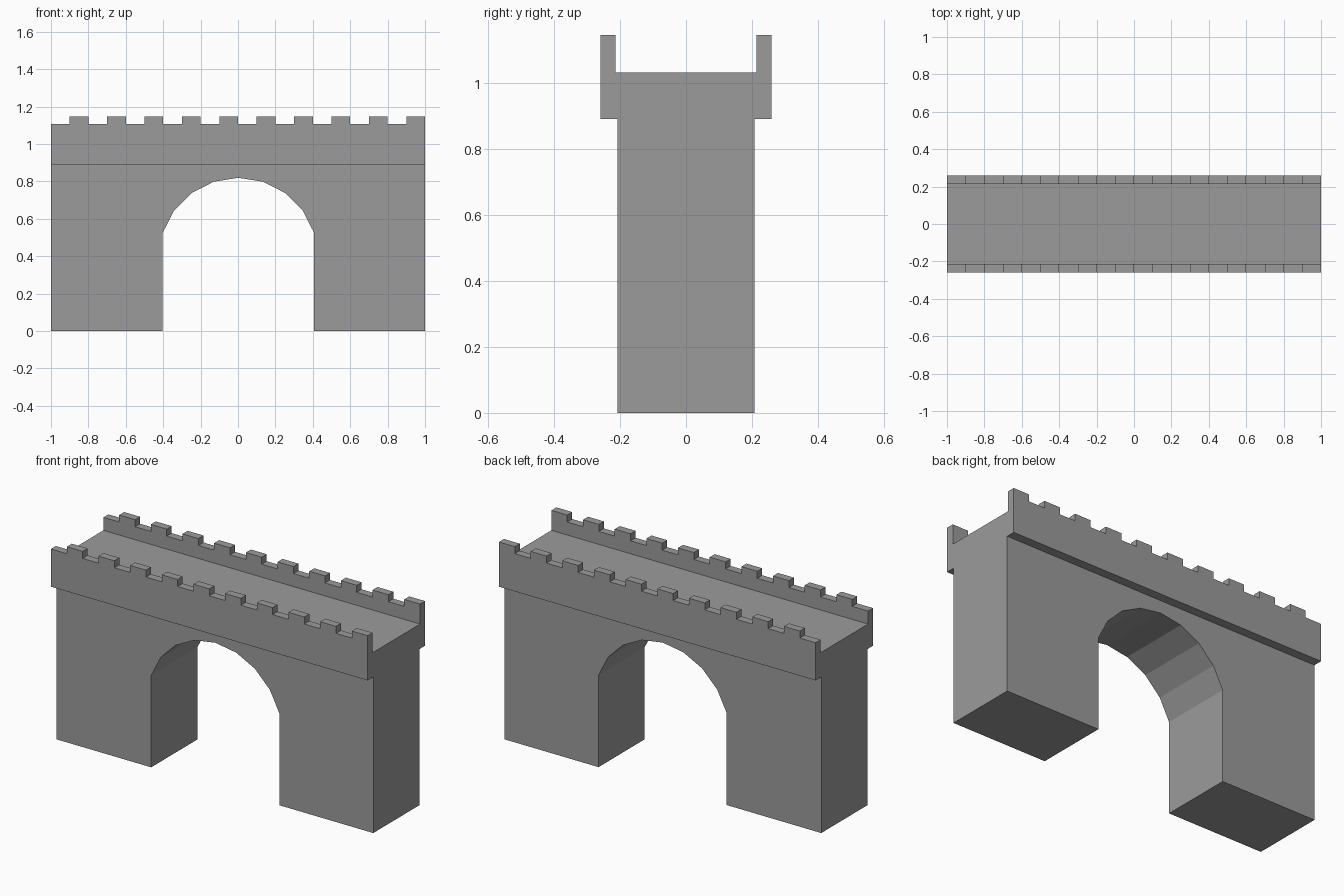
import bpy, bmesh, math
from mathutils import Vector

if "Cube" in bpy.data.objects:
    bpy.data.objects.remove(bpy.data.objects["Cube"])


def add_prism(bm, points, axis, lo, hi):
    """Extrude a 2D outline along x (outline is y,z) or y (outline is x,z)."""
    def place(p, t):
        return (t, p[0], p[1]) if axis == 'x' else (p[0], t, p[1])
    face = bm.faces.new([bm.verts.new(place(p, lo)) for p in points])
    ext = bmesh.ops.extrude_face_region(bm, geom=[face])
    verts = [g for g in ext['geom'] if isinstance(g, bmesh.types.BMVert)]
    step = Vector(place((0, 0), hi - lo))
    bmesh.ops.translate(bm, verts=verts, vec=step)


# Dark stone, shared by the wall and the cut faces
stone = bpy.data.materials.new("dark_stone")
stone.diffuse_color = (0.33, 0.33, 0.33, 1)
stone.use_nodes = True
stone.node_tree.nodes["Principled BSDF"].inputs["Base Color"].default_value = stone.diffuse_color


def finish(bm, name):
    bmesh.ops.recalc_face_normals(bm, faces=bm.faces[:])
    mesh = bpy.data.meshes.new(name)
    bm.to_mesh(mesh)
    bm.free()
    mesh.materials.append(stone)
    obj = bpy.data.objects.new(name, mesh)
    bpy.context.collection.objects.link(obj)
    return obj


# Bridge wall: cross-section with overhanging parapets, swept along x
half = [(0.208, 0), (0.208, 0.891), (0.259, 0.891),
        (0.259, 1.146), (0.214, 1.146), (0.214, 1.032)]
section = half + [(-y, z) for y, z in reversed(half)]
bm = bmesh.new()
add_prism(bm, section, 'x', -1, 1)
bridge = finish(bm, "arched_bridge_wall")

# Arch opening: straight jambs and a faceted round head
radius, centre_x, centre_z = 0.4255, 0.002, 0.394
arch = [(centre_x + radius * math.cos(math.radians(a)),
         centre_z + radius * math.sin(math.radians(a))) for a in range(18, 163, 18)]
arch = [(arch[0][0], -0.2)] + arch + [(arch[-1][0], -0.2)]
bm = bmesh.new()
add_prism(bm, arch, 'y', -0.5, 0.5)
arch_cutter = finish(bm, "arch_cutter")

# Gaps between the battlements, through both parapets
bm = bmesh.new()
for i in range(10):
    right = -0.9 + 0.2 * i
    left = right - (0.2 if i == 0 else 0.1)
    add_prism(bm, [(left, 1.106), (right, 1.106), (right, 1.3), (left, 1.3)], 'y', -0.5, 0.5)
gap_cutter = finish(bm, "battlement_gap_cutter")

for cutter in (arch_cutter, gap_cutter):
    mod = bridge.modifiers.new(cutter.name, 'BOOLEAN')
    mod.operation = 'DIFFERENCE'
    mod.solver = 'EXACT'
    mod.object = cutter
    cutter.hide_render = True
    cutter.display_type = 'WIRE'
